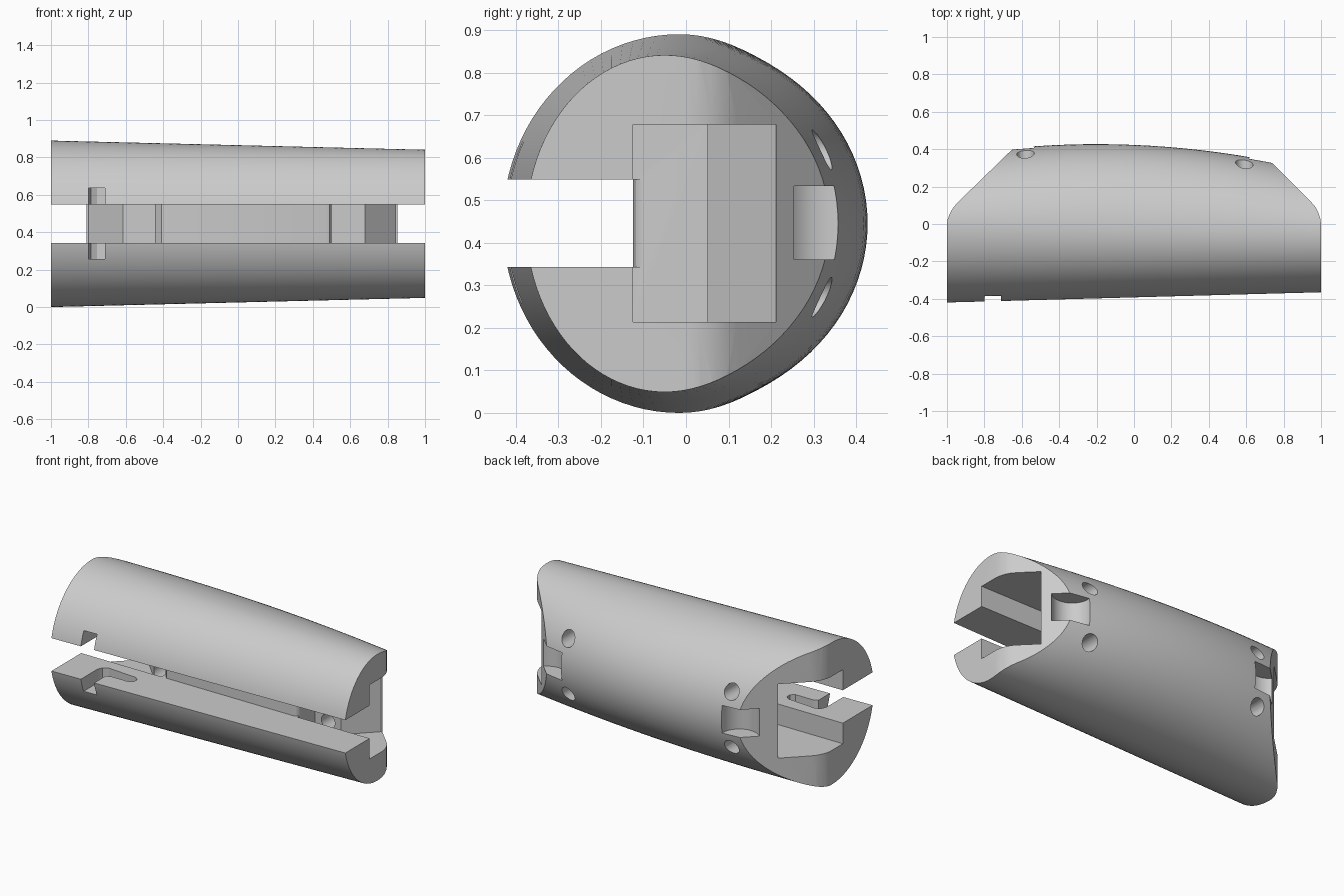
import bpy
import bmesh
from math import cos, sin, pi

cube = bpy.data.objects.get("Cube")
if cube:
    bpy.data.objects.remove(cube, do_unlink=True)

MID = 0.445  # height of the long axis

gray = bpy.data.materials.new("light_gray")
gray.use_nodes = True
gray.diffuse_color = (0.6, 0.6, 0.6, 1)
gray.node_tree.nodes["Principled BSDF"].inputs["Base Color"].default_value = (0.6, 0.6, 0.6, 1)


def make_object(name, bm):
    bmesh.ops.recalc_face_normals(bm, faces=bm.faces[:])
    mesh = bpy.data.meshes.new(name)
    bm.to_mesh(mesh)
    bm.free()
    mesh.materials.append(gray)
    obj = bpy.data.objects.new(name, mesh)
    bpy.context.collection.objects.link(obj)
    return obj


def prism(name, plan, z0, z1):
    """Extrude a plan outline between two heights."""
    bm = bmesh.new()
    face = bm.faces.new([bm.verts.new((x, y, z0)) for x, y in plan])
    new = bmesh.ops.extrude_face_region(bm, geom=[face])["geom"]
    verts = [v for v in new if isinstance(v, bmesh.types.BMVert)]
    bmesh.ops.translate(bm, verts=verts, vec=(0, 0, z1 - z0))
    return make_object(name, bm)


def rect(x0, x1, y0, y1):
    return [(x0, y0), (x1, y0), (x1, y1), (x0, y1)]


def circle(cx, cy, r, n=40):
    return [(cx + r * cos(2 * pi * i / n), cy + r * sin(2 * pi * i / n)) for i in range(n)]


def cut(target, cutter, operation="DIFFERENCE"):
    cutter.hide_render = True
    mod = target.modifiers.new("cut", "BOOLEAN")
    mod.operation = operation
    mod.solver = "EXACT"
    mod.object = cutter
    bpy.context.view_layer.objects.active = target
    bpy.ops.object.modifier_apply(modifier=mod.name)
    bpy.data.objects.remove(cutter, do_unlink=True)


# Tapered round body with a bowed back, lofted along x
bm = bmesh.new()
SIDES, STEPS = 96, 24
rings = []
for s in range(STEPS + 1):
    x = -1.05 + 2.1 * s / STEPS
    radius = 0.445 - 0.0245 * (x + 1)
    centre = -0.033 - 0.017 * x
    front = centre + 0.4035 - 0.0275 * x - 2 * centre
    front = 0.4035 - 0.0275 * x + centre
    back = 0.427 - 0.104 * (x + 0.2) ** 2 - centre
    ring = []
    for i in range(SIDES):
        a = 2 * pi * i / SIDES
        depth = back if cos(a) > 0 else front
        ring.append(bm.verts.new((x, centre + depth * cos(a), MID + radius * sin(a))))
    rings.append(ring)
for r0, r1 in zip(rings, rings[1:]):
    for i in range(SIDES):
        j = (i + 1) % SIDES
        bm.faces.new((r0[i], r0[j], r1[j], r1[i]))
bm.faces.new(rings[0])
bm.faces.new(rings[-1])
body = make_object("handle_body", bm)

# Ends chamfered towards the back, with rounded shoulders
outline = [(-1, -0.6), (1, -0.6), (1, 0), (0.996, 0.03), (0.985, 0.063), (0.968, 0.094),
           (0.945, 0.12), (0.73, 0.335), (0.45, 0.615), (-0.435, 0.615), (-0.65, 0.4),
           (-0.945, 0.113), (-0.968, 0.085), (-0.985, 0.055), (-0.996, 0.025), (-1, 0)]
cut(body, prism("end_trim", outline, -0.5, 1.5), "INTERSECT")

# Stepped pocket in each end
right_end = [(0.5, -0.125), (1.2, -0.125), (1.2, 0.212), (0.842, 0.212), (0.68, 0.05), (0.5, 0.05)]
left_end = [(-1.2, -0.125), (-0.445, -0.125), (-0.445, 0.05), (-0.615, 0.05), (-0.8, 0.245), (-1.2, 0.245)]
for plan in (right_end, left_end):
    cut(body, prism("pocket", plan, 0.214, 0.678))

# Full-length front slot, eased where it meets the pockets
slot = [(-1.2, -0.6), (1.2, -0.6), (1.2, -0.09), (0.502, -0.09), (0.498, -0.106),
        (0.488, -0.118), (0.47, -0.124), (-0.41, -0.124), (-0.446, -0.08), (-1.2, -0.08)]
cut(body, prism("front_slot", slot, 0.343, 0.549))

# Hooked locking groove in both slot walls
groove = rect(-0.8, -0.71, -0.6, -0.26)[:2] + [(-0.71, -0.3), (-0.68, -0.285), (-0.56, -0.285),
         (-0.535, -0.265), (-0.535, -0.235), (-0.56, -0.215), (-0.7, -0.205),
         (-0.755, -0.2), (-0.787, -0.217), (-0.8, -0.25)]
cut(body, prism("locking_groove", groove, 0.257, 0.637))

# Rounded notch at each back corner
for cx, cy in ((0.73, 0.335), (-0.65, 0.4)):
    cut(body, prism("corner_notch", circle(cx, cy, 0.115), 0.36, 0.533))

# Two round holes from the back into each pocket
for hx in (-0.58, 0.59):
    for side in (-1, 1):
        bm = bmesh.new()
        hz = MID + side * 0.173
        loops = [[bm.verts.new((x, y, z)) for x, z in circle(hx, hz, 0.047, 32)] for y in (0.0, 0.6)]
        for i in range(32):
            j = (i + 1) % 32
            bm.faces.new((loops[0][i], loops[0][j], loops[1][j], loops[1][i]))
        for loop in loops:
            bm.faces.new(loop)
        cut(body, make_object("screw_hole", bm))

for obj in bpy.context.selected_objects:
    obj.select_set(False)
body.select_set(True)
bpy.context.view_layer.objects.active = body
bpy.ops.object.shade_smooth_by_angle(angle=0.45)
